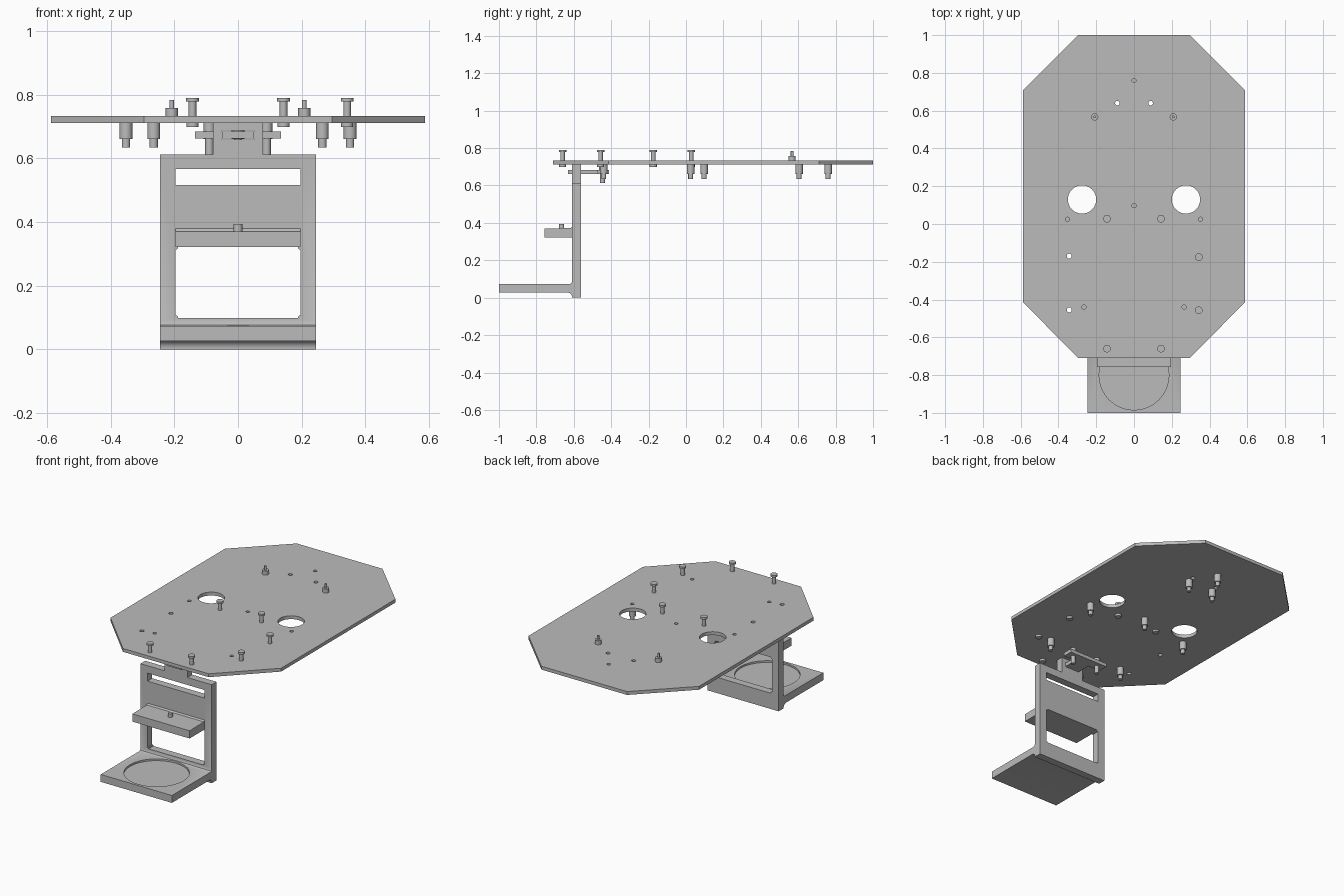
import bpy, bmesh, math
from mathutils import Matrix, Vector

cube = bpy.data.objects.get("Cube")
if cube:
    bpy.data.objects.remove(cube)

grey = bpy.data.materials.new("plain grey")
grey.use_nodes = True
GREY = (0.5, 0.5, 0.5, 1)
grey.diffuse_color = GREY
grey.node_tree.nodes["Principled BSDF"].inputs["Base Color"].default_value = GREY


def finish(name, bm):
    bmesh.ops.recalc_face_normals(bm, faces=bm.faces)
    mesh = bpy.data.meshes.new(name)
    bm.to_mesh(mesh)
    bm.free()
    obj = bpy.data.objects.new(name, mesh)
    bpy.context.collection.objects.link(obj)
    mesh.materials.append(grey)
    return obj


def smooth(obj):
    bpy.ops.object.select_all(action='DESELECT')
    obj.select_set(True)
    bpy.context.view_layer.objects.active = obj
    bpy.ops.object.shade_smooth_by_angle(angle=math.radians(30))


def box(name, x, y, z):
    """Box from (low, high) pairs on each axis."""
    bm = bmesh.new()
    bmesh.ops.create_cube(bm, size=1)
    for v in bm.verts:
        v.co = Vector([p[0] + (c + 0.5) * (p[1] - p[0]) for c, p in zip(v.co, (x, y, z))])
    return finish(name, bm)


def prism(name, points, offset):
    """Extrude a flat outline along the offset vector."""
    bm = bmesh.new()
    face = bm.faces.new([bm.verts.new(p) for p in points])
    new = bmesh.ops.extrude_face_region(bm, geom=[face])["geom"]
    bmesh.ops.translate(bm, vec=offset, verts=[g for g in new if isinstance(g, bmesh.types.BMVert)])
    return finish(name, bm)


def turned(name, x, y, sections):
    """Stack of cylinders (radius, bottom, top) on a vertical axis."""
    bm = bmesh.new()
    for r, low, high in sections:
        bmesh.ops.create_cone(bm, cap_ends=True, segments=32, radius1=r, radius2=r, depth=high - low,
                              matrix=Matrix.Translation((x, y, (low + high) / 2)))
    obj = finish(name, bm)
    smooth(obj)
    return obj


def cut(obj, cutters):
    for c in cutters:
        c.hide_render = True
        bpy.context.view_layer.objects.active = obj
        mod = obj.modifiers.new("cut", 'BOOLEAN')
        mod.operation = 'DIFFERENCE'
        mod.solver = 'EXACT'
        mod.object = c
        bpy.ops.object.modifier_apply(modifier=mod.name)
        bpy.data.objects.remove(c)


LOW, TOP = 0.712, 0.733

# Eight-sided deck with two large openings and small screw holes
right_edge = [(0.295, -0.71), (0.587, -0.415), (0.587, 0.71), (0.295, 1.0)]
outline = right_edge + [(-x, y) for x, y in reversed(right_edge)]
deck = prism("deck_plate", [(x, y, LOW) for x, y in outline], (0, 0, TOP - LOW))
standoffs = [(0, 0.76), (0, 0.097), (-0.352, 0.025), (0.352, 0.025), (-0.265, -0.44), (0.265, -0.44)]
holes = [(s * 0.275, 0.13, 0.075) for s in (-1, 1)]
holes += [(s * 0.088, 0.64, 0.012) for s in (-1, 1)]
holes += [(-0.343, y, 0.013) for y in (-0.17, -0.455)]
holes += [(x, y, 0.011) for x, y in standoffs]
cut(deck, [turned("hole_cutter", x, y, [(r, LOW - 0.1, TOP + 0.1)]) for x, y, r in holes])
smooth(deck)

# Tall flat-headed bolts, each with a nut under the deck
for x, y in [(-0.143, 0.028), (0.143, 0.028), (0.343, -0.175), (0.343, -0.457), (-0.143, -0.66), (0.143, -0.66)]:
    turned("tall_bolt", x, y, [(0.019, 0.699, LOW), (0.012, LOW, 0.78), (0.02, 0.778, 0.79)])

# Short studs on the deck
for s in (-1, 1):
    turned("top_stud", s * 0.208, 0.567, [(0.019, TOP - 0.005, 0.758), (0.007, 0.755, 0.783)])

# Stepped standoffs hanging under the deck
for x, y in standoffs + [(-0.088, 0.605), (0.088, 0.605)]:
    turned("lower_standoff", x, y, [(0.02, 0.661, LOW), (0.013, 0.635, 0.663)])

# Bracket body: side profile with fillets at the tray joint
FRONT, BACK, HALF = -0.609, -0.562, 0.245
profile = [(-1, 0.027), (-0.633, 0.027)]
profile += [(-0.633 + 0.024 * math.sin(a), 0.003 + 0.024 * math.cos(a))
            for a in (math.pi / 12 * i for i in range(1, 7))]
profile += [(FRONT, 0), (BACK, 0), (BACK, 0.613), (FRONT, 0.613), (FRONT, 0.085), (-0.613, 0.077), (-0.621, 0.073), (-1, 0.073)]
bracket = prism("bracket_frame", [(-HALF, y, z) for y, z in profile], (2 * HALF, 0, 0))
window = box("window_cutter", (-0.197, 0.197), (-0.7, -0.5), (0.098, 0.322))
bm = bmesh.new()
bm.from_mesh(window.data)
edges = [e for e in bm.edges if abs(e.verts[0].co.y - e.verts[1].co.y) > 0.1]
bmesh.ops.bevel(bm, geom=edges, offset=0.008, segments=3, affect='EDGES')
bm.to_mesh(window.data)
bm.free()
slot = box("slot_cutter", (-0.197, 0.197), (-0.7, -0.5), (0.517, 0.567))
recess = turned("recess_cutter", 0, -0.8, [(0.185, 0.062, 0.1)])
cut(bracket, [window, slot, recess])
smooth(bracket)

# Neck joining the bracket to the deck
neck = box("bracket_neck", (-0.078, 0.078), (FRONT, BACK), (0.61, LOW))
cut(neck, [box("neck_cutter", (-0.05, 0.05), (-0.7, -0.5), (0.66, 0.688))])

# Small shelf with a peg and a fillet against the frame
shelf = [(-0.757, 0.322), (FRONT + 0.004, 0.322), (FRONT + 0.004, 0.382), (FRONT, 0.38), (-0.617, 0.372), (-0.757, 0.37)]
prism("shelf", [(-0.197, y, z) for y, z in shelf], (0.394, 0, 0))
turned("shelf_peg", 0, -0.665, [(0.014, 0.365, 0.394)])

# T-shaped retaining key through the neck, held by two screws
key = [(0.05, -0.632), (0.05, -0.475), (0.135, -0.475), (0.135, -0.413)]
key += [(-x, y) for x, y in reversed(key)]
prism("retaining_key", [(x, y, 0.662) for x, y in key], (0, 0, 0.022))
for s in (-1, 1):
    turned("key_screw", s * 0.09, -0.446, [(0.018, 0.68, LOW), (0.013, 0.613, 0.665)])
